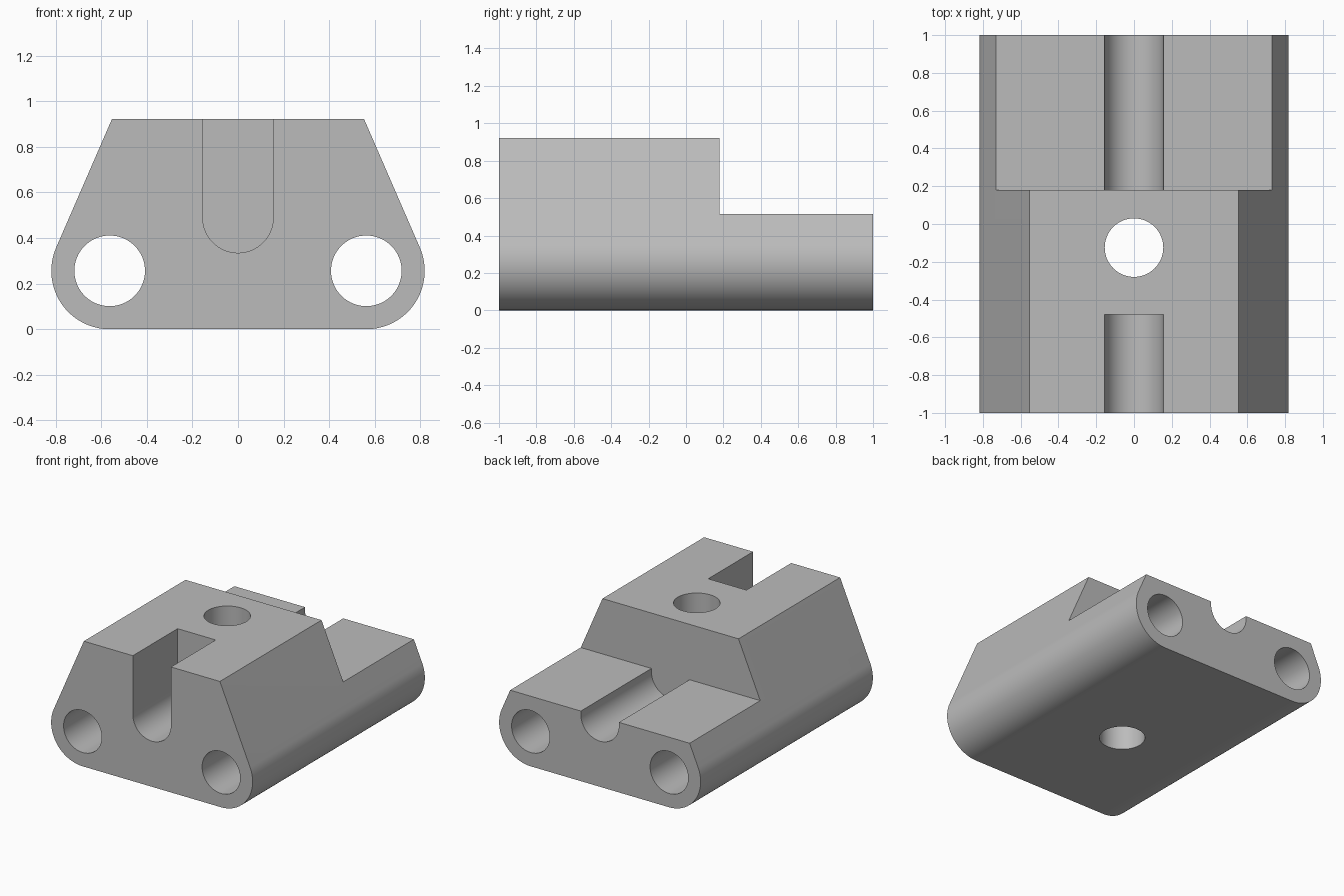
import bpy
import bmesh
from math import acos, atan2, cos, sin, hypot, pi, radians
from mathutils import Matrix

cube = bpy.data.objects.get("Cube")
if cube:
    bpy.data.objects.remove(cube, do_unlink=True)

# Main dimensions
HEIGHT, TOP_HALF = 0.922, 0.553
LUG_X, LUG_Z, LUG_R = 0.563, 0.256, 0.256
BORE_R = 0.155
STEP_Y, STEP_Z = 0.18, 0.515
SLOT_Z, SLOT_END = 0.49, -0.48
HOLE_Y = -0.125
OVER = 0.2  # how far cutters reach past the block

grey = bpy.data.materials.new("grey metal")
grey.use_nodes = True
colour = (0.5, 0.5, 0.5, 1)
grey.diffuse_color = colour
grey.node_tree.nodes["Principled BSDF"].inputs["Base Color"].default_value = colour


def arc(cx, cz, r, start, end, steps):
    angles = [start + (end - start) * i / steps for i in range(steps + 1)]
    return [(cx + r * cos(a), cz + r * sin(a)) for a in angles]


def add_object(name, bm):
    bmesh.ops.recalc_face_normals(bm, faces=bm.faces)
    mesh = bpy.data.meshes.new(name)
    bm.to_mesh(mesh)
    bm.free()
    mesh.materials.append(grey)
    obj = bpy.data.objects.new(name, mesh)
    bpy.context.collection.objects.link(obj)
    return obj


def extrude_xz(name, profile, y0, y1):
    """Solid from an (x, z) outline, running along y."""
    bm = bmesh.new()
    face = bm.faces.new([bm.verts.new((x, y0, z)) for x, z in profile])
    moved = bmesh.ops.extrude_face_region(bm, geom=[face])["geom"]
    verts = [v for v in moved if isinstance(v, bmesh.types.BMVert)]
    bmesh.ops.translate(bm, verts=verts, vec=(0, y1 - y0, 0))
    if not any(face in v.link_faces for v in face.verts):
        bm.faces.new(face.verts)
    return add_object(name, bm)


def slot_profile():
    """Round-bottomed channel, open at the top."""
    top = HEIGHT + OVER
    return [(BORE_R, top), (-BORE_R, top)] + arc(0, SLOT_Z, BORE_R, pi, 2 * pi, 32)


# Block: flat top, sloped sides tangent to the rounded lower lugs
dx, dz = TOP_HALF - LUG_X, HEIGHT - LUG_Z
tangent = atan2(dz, dx) - acos(LUG_R / hypot(dx, dz))
right = [(TOP_HALF, HEIGHT)] + arc(LUG_X, LUG_Z, LUG_R, tangent, -pi / 2, 32)
outline = right + [(-x, z) for x, z in reversed(right)]
block = extrude_xz("clamp_block", outline, -1, 1)

# Rear step, front slot and rear groove
step = [(-1, STEP_Z), (1, STEP_Z), (1, HEIGHT + OVER), (-1, HEIGHT + OVER)]
cutters = [
    extrude_xz("rear_step_cutter", step, STEP_Y, 1 + OVER),
    extrude_xz("front_slot_cutter", slot_profile(), -1 - OVER, SLOT_END),
    extrude_xz("rear_groove_cutter", slot_profile(), STEP_Y, 1 + OVER),
]

# Long bores through both lugs
for side, name in ((1, "left"), (-1, "right")):
    circle = arc(side * LUG_X, LUG_Z, BORE_R, 0, 2 * pi, 64)[:-1]
    cutters.append(extrude_xz(name + "_bore_cutter", circle, -1 - OVER, 1 + OVER))

# Vertical bolt hole
bm = bmesh.new()
bmesh.ops.create_cone(bm, cap_ends=True, segments=64, radius1=BORE_R, radius2=BORE_R,
                      depth=HEIGHT + 2 * OVER,
                      matrix=Matrix.Translation((0, HOLE_Y, HEIGHT / 2)))
cutters.append(add_object("bolt_hole_cutter", bm))

# Cut the block and discard the cutters
bpy.ops.object.select_all(action="DESELECT")
block.select_set(True)
bpy.context.view_layer.objects.active = block
for cutter in cutters:
    cutter.hide_render = True
    cut = block.modifiers.new(cutter.name, "BOOLEAN")
    cut.operation = "DIFFERENCE"
    cut.solver = "EXACT"
    cut.object = cutter
    bpy.ops.object.modifier_apply(modifier=cut.name)
    bpy.data.objects.remove(cutter, do_unlink=True)

bpy.ops.object.shade_smooth_by_angle(angle=radians(20))
